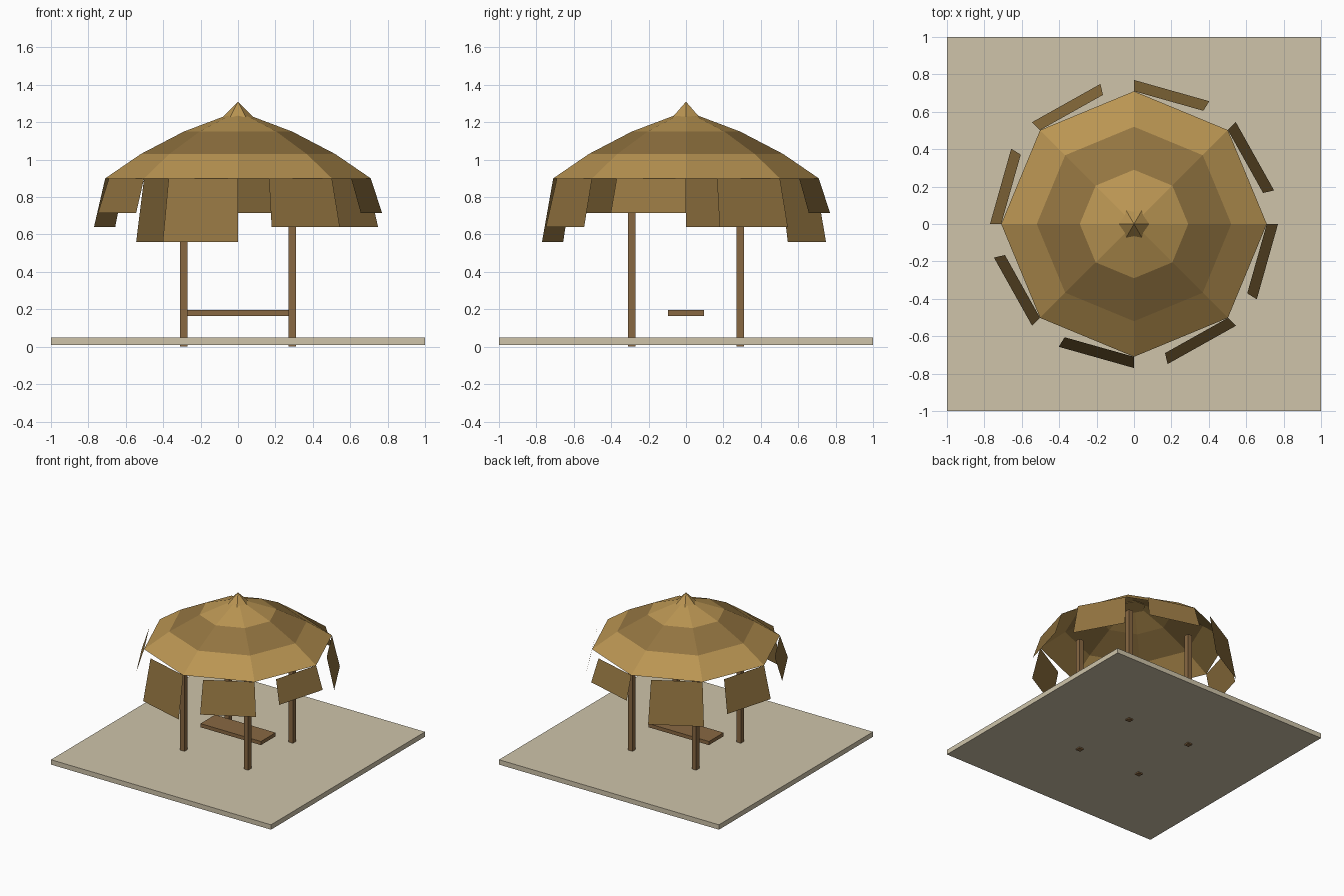
import bpy, bmesh, math

if "Cube" in bpy.data.objects:
    bpy.data.objects.remove(bpy.data.objects["Cube"])

def mat(name, rgb):
    m = bpy.data.materials.new(name)
    m.diffuse_color = (*rgb, 1)
    m.use_nodes = True
    m.node_tree.nodes["Principled BSDF"].inputs["Base Color"].default_value = m.diffuse_color
    return m

SAND = mat("sand", (0.62, 0.55, 0.40))
STRAW = mat("straw", (0.49, 0.30, 0.085))
DARK_STRAW = mat("dark_straw", (0.29, 0.175, 0.052))
WOOD = mat("wood", (0.25, 0.14, 0.055))

def finish(name, bm, *mats):
    me = bpy.data.meshes.new(name)
    bm.normal_update()
    bm.to_mesh(me)
    bm.free()
    for m in mats:
        me.materials.append(m)
    ob = bpy.data.objects.new(name, me)
    bpy.context.collection.objects.link(ob)
    return ob

def box(name, lo, hi, m):
    bm = bmesh.new()
    bmesh.ops.create_cube(bm, size=1)
    for v in bm.verts:
        v.co = [(a + b) / 2 + c * (b - a) for a, b, c in zip(lo, hi, v.co)]
    return finish(name, bm, m)

def polar(r, deg, z):
    a = math.radians(deg)
    return (r * math.cos(a), r * math.sin(a), z)

# Floor slab and bench seat
box("floor_slab", (-1, -1, 0.01), (1, 1, 0.05), SAND)
box("bench_seat", (-0.275, -0.095, 0.165), (0.275, 0.095, 0.195), WOOD)

# Four posts
for sx, nx in ((-1, "left"), (1, "right")):
    for sy, ny in ((-1, "front"), (1, "back")):
        x, y = sx * 0.29, sy * 0.29
        box(f"{ny}_{nx}_post", (x - 0.02, y - 0.02, 0), (x + 0.02, y + 0.02, 0.95), WOOD)

# Open octagonal thatch roof in alternating bands
profile = [(0.71, 0.90), (0.52, 1.03), (0.29, 1.15), (0.06, 1.237)]
bm = bmesh.new()
rings = [[bm.verts.new(polar(r, 45 * i, z)) for i in range(8)] for r, z in profile]
for k in range(3):
    for i in range(8):
        j = (i + 1) % 8
        f = bm.faces.new((rings[k][i], rings[k][j], rings[k + 1][j], rings[k + 1][i]))
        f.material_index = k % 2
finish("thatch_roof", bm, STRAW, DARK_STRAW)

# Six-sided peak cap
bm = bmesh.new()
ring = [bm.verts.new(polar(0.09, 60 * i, 1.22)) for i in range(6)]
apex = bm.verts.new((0, 0, 1.31))
for i in range(6):
    bm.faces.new((ring[i], ring[(i + 1) % 6], apex))
bm.faces.new(ring[::-1])
finish("roof_peak", bm, STRAW)

# Hanging thatch flaps of three repeating lengths
for i in range(8):
    a, b = -45 * i, -45 * i - 31.5
    z = 0.90 - (0.185, 0.26, 0.34)[i % 3]
    bm = bmesh.new()
    bm.faces.new([bm.verts.new(p) for p in (
        polar(0.71, a, 0.90), polar(0.71, b, 0.90), polar(0.77, b, z), polar(0.77, a, z))])
    bmesh.ops.reverse_faces(bm, faces=bm.faces[:])
    bm.normal_update()
    f = bm.faces[:][0]
    if f.normal.dot(f.calc_center_median()) < 0:
        f.normal_flip()
    finish(f"thatch_flap_{i + 1}", bm, DARK_STRAW)
